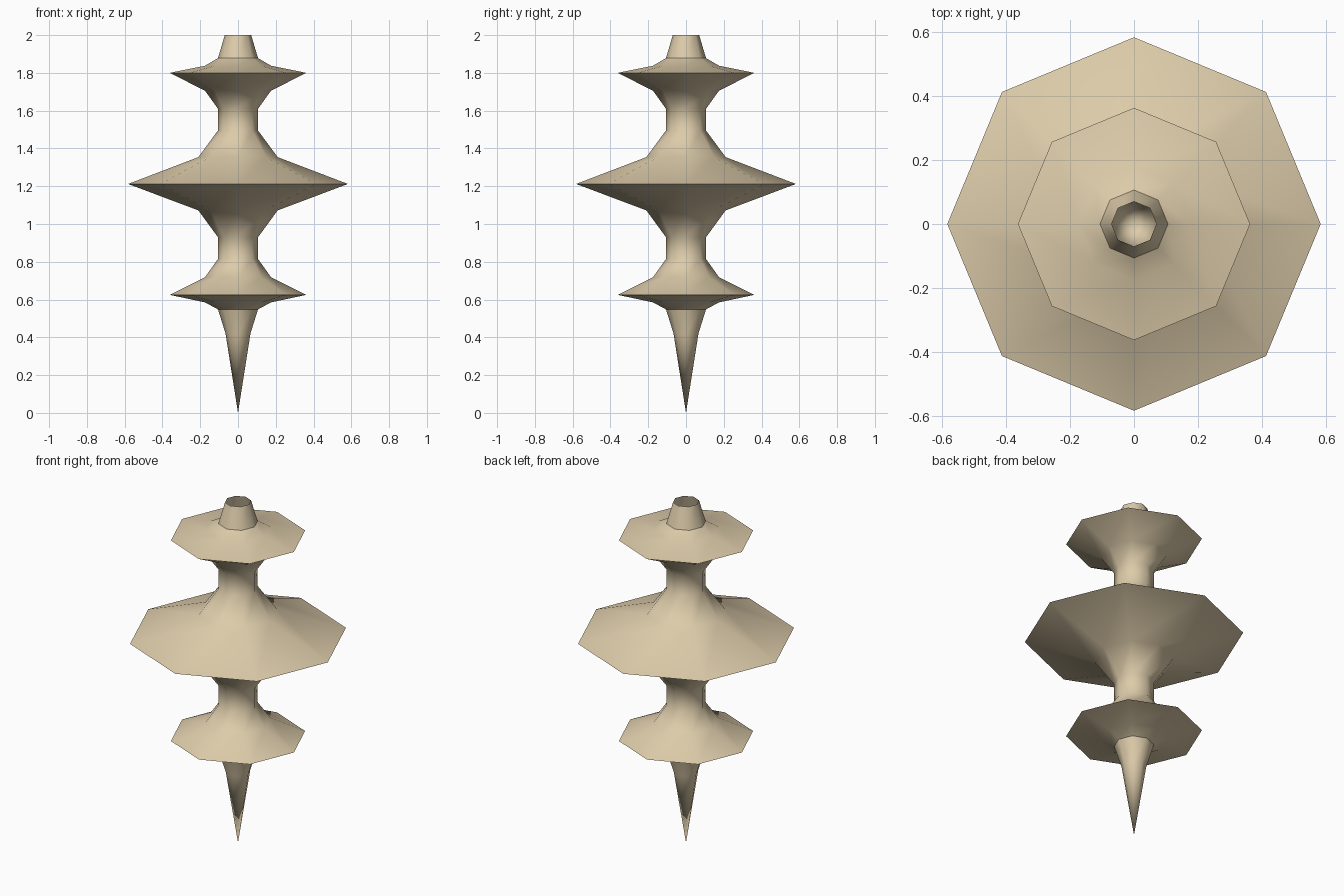
import bpy, bmesh, math

if "Cube" in bpy.data.objects:
    bpy.data.objects.remove(bpy.data.objects["Cube"])

SIDES = 8

# Tan material
tan = bpy.data.materials.new("tan")
tan.diffuse_color = (0.72, 0.60, 0.40, 1)
tan.use_nodes = True
tan.node_tree.nodes["Principled BSDF"].inputs["Base Color"].default_value = tan.diffuse_color

# Profile from just above the tip to the open top: radius, height, sharp ring
PROFILE = [
    (0.066, 0.42, False), (0.106, 0.548, True),
    (0.175, 0.585, False), (0.362, 0.625, True), (0.175, 0.718, False),
    (0.106, 0.815, False), (0.106, 0.93, False),
    (0.21, 1.072, False), (0.582, 1.212, True), (0.21, 1.354, False),
    (0.106, 1.495, False), (0.106, 1.61, False),
    (0.175, 1.706, False), (0.362, 1.80, True), (0.175, 1.838, False),
    (0.106, 1.878, True), (0.07, 2.0, False),
]

bm = bmesh.new()
tip = bm.verts.new((0, 0, 0))
rings = []
for r, z, _ in PROFILE:
    rings.append([bm.verts.new((r * math.cos(math.tau * i / SIDES),
                                r * math.sin(math.tau * i / SIDES), z))
                  for i in range(SIDES)])

# Pointed lower end
for i in range(SIDES):
    bm.faces.new((tip, rings[0][(i + 1) % SIDES], rings[0][i]))

# Turned body, left open at the top
for a, b in zip(rings, rings[1:]):
    for i in range(SIDES):
        j = (i + 1) % SIDES
        bm.faces.new((a[i], a[j], b[j], b[i]))

# Smooth shading with crisp rims
for f in bm.faces:
    f.smooth = True
for ring, (_, _, sharp) in zip(rings, PROFILE):
    if sharp:
        for i in range(SIDES):
            bm.edges.get((ring[i], ring[(i + 1) % SIDES])).smooth = False

mesh = bpy.data.meshes.new("spindle_body")
bm.to_mesh(mesh)
bm.free()
mesh.materials.append(tan)
body = bpy.data.objects.new("spindle_body", mesh)
bpy.context.collection.objects.link(body)
